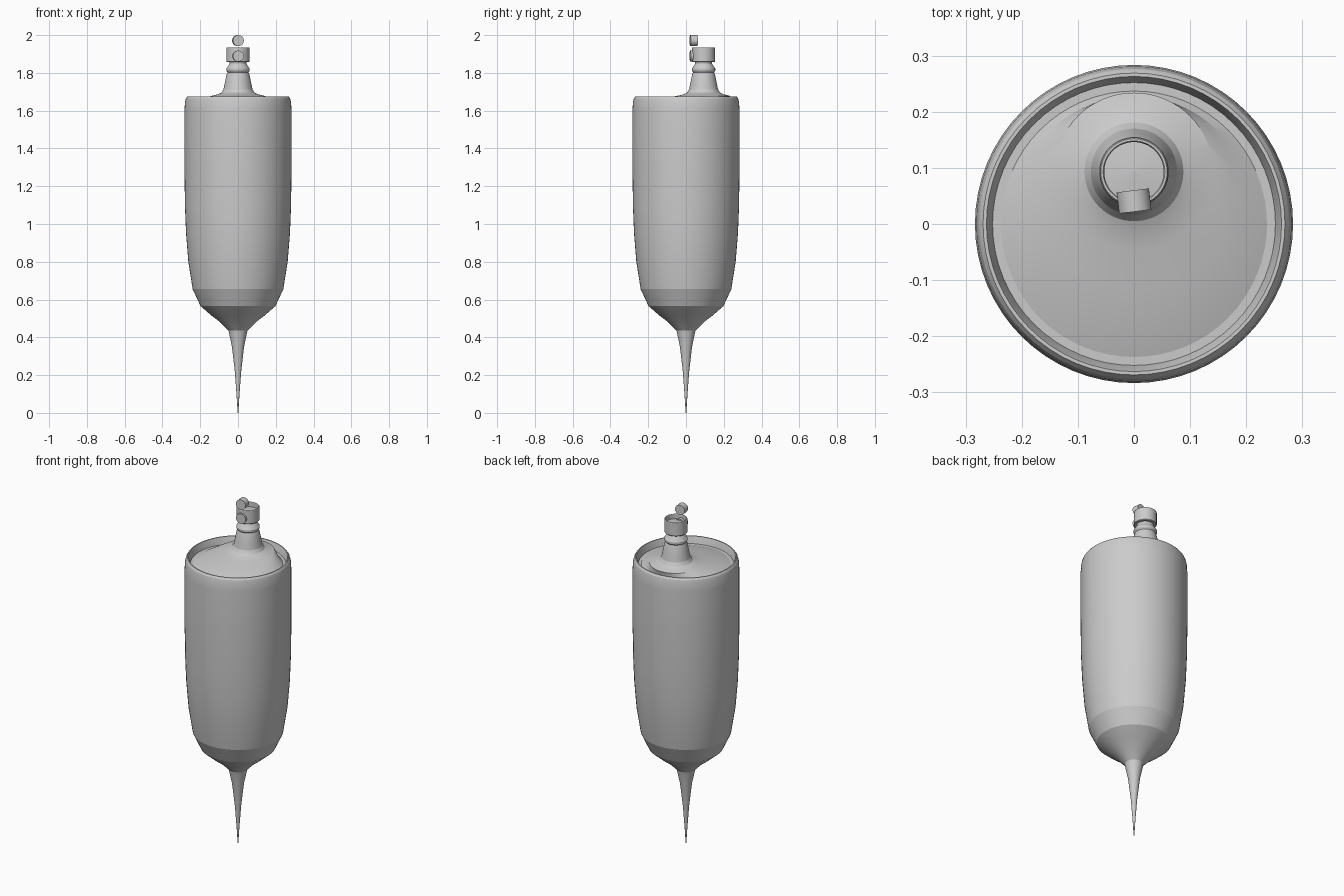
import bpy, bmesh, math
from mathutils import Matrix

if "Cube" in bpy.data.objects:
    bpy.data.objects.remove(bpy.data.objects["Cube"])

SEG = 64


def finish(bm, name, angle=15):
    bmesh.ops.recalc_face_normals(bm, faces=bm.faces)
    me = bpy.data.meshes.new(name)
    bm.to_mesh(me)
    bm.free()
    ob = bpy.data.objects.new(name, me)
    bpy.context.collection.objects.link(ob)
    bpy.ops.object.select_all(action='DESELECT')
    ob.select_set(True)
    bpy.context.view_layer.objects.active = ob
    bpy.ops.object.shade_smooth_by_angle(angle=math.radians(angle))
    return ob


def loft(name, rings, cap_start=False, cap_end=False):
    """Rings are (radius, z) or (radius, z, y centre)."""
    bm = bmesh.new()
    loops = []
    for r, z, *c in rings:
        cy = c[0] if c else 0
        loops.append([bm.verts.new((r * math.cos(2 * math.pi * i / SEG),
                                    cy + r * math.sin(2 * math.pi * i / SEG), z))
                      for i in range(SEG)])
    for a, b in zip(loops, loops[1:]):
        for i in range(SEG):
            j = (i + 1) % SEG
            bm.faces.new((a[i], a[j], b[j], b[i]))
    if cap_start:
        bm.faces.new(loops[0][::-1])
    if cap_end:
        bm.faces.new(loops[-1])
    return finish(bm, name)


NY = 0.093  # neck offset towards the back

# Pointed body, rolled rim, off-centre shoulder and neck in one skin
body = [(0.002, 0), (0.008, 0.10), (0.017, 0.22), (0.032, 0.35), (0.05, 0.435),
        (0.098, 0.483), (0.14, 0.515), (0.198, 0.565), (0.24, 0.655),
        (0.263, 0.80), (0.275, 0.95), (0.281, 1.10), (0.2835, 1.30),
        (0.2835, 1.60), (0.281, 1.645), (0.276, 1.665), (0.269, 1.675),
        (0.263, 1.675), (0.260, 1.667), (0.252, 1.635), (0.237, 1.635)]
shoulder = [(0.21, 1.649, 0.018), (0.175, 1.665, 0.055), (0.141, 1.678, NY)]
neck = [(0.108, 1.686), (0.088, 1.695), (0.077, 1.712), (0.069, 1.75),
        (0.061, 1.79), (0.056, 1.803), (0.062, 1.812), (0.062, 1.822),
        (0.05, 1.84), (0.045, 1.848), (0.045, 1.862)]
loft("bottle_body", body + shoulder + [(r, z, NY) for r, z in neck], cap_start=True)

# Cup-shaped collar on the neck
collar = [(0.03, 1.857), (0.058, 1.857), (0.061, 1.860), (0.061, 1.932),
          (0.059, 1.935), (0.055, 1.935), (0.053, 1.931), (0.053, 1.908), (0.001, 1.914)]
loft("collar", [(r, z, NY) for r, z in collar], cap_start=True, cap_end=True)

# Two short pegs pointing to the front
for name, z in (("upper_peg", 1.971), ("lower_peg", 1.889)):
    bm = bmesh.new()
    m = (Matrix.Translation((0, 0.041, z)) @ Matrix.Rotation(math.radians(7), 4, 'Z')
         @ Matrix.Rotation(math.pi / 2, 4, 'X'))
    bmesh.ops.create_cone(bm, cap_ends=True, segments=32, radius1=0.029,
                          radius2=0.029, depth=0.038, matrix=m)
    finish(bm, name, 30)
